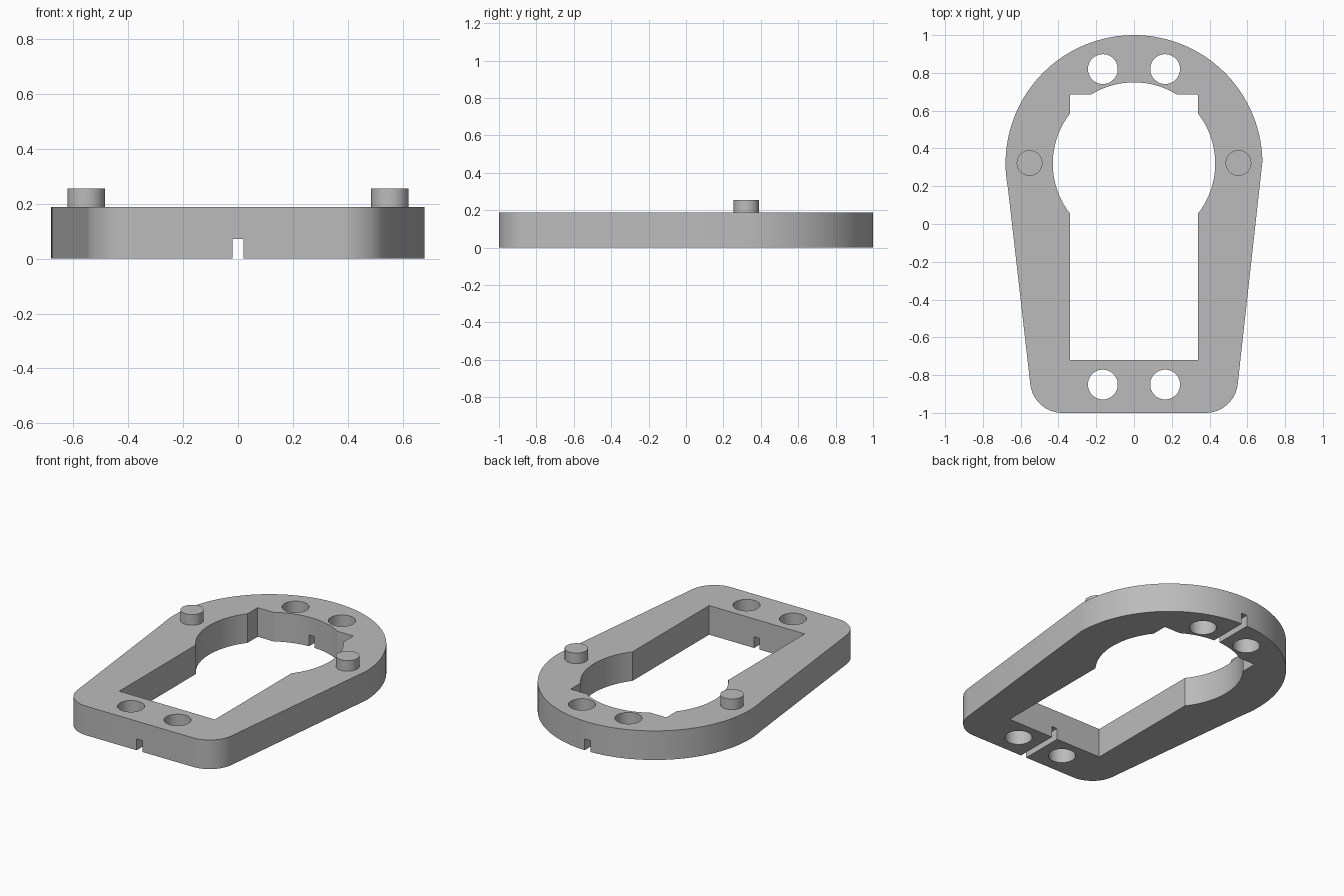
import bpy, bmesh
from math import sin, cos, radians, asin, acos, degrees, sqrt

if "Cube" in bpy.data.objects:
    bpy.data.objects.remove(bpy.data.objects["Cube"])

HEIGHT = 0.187
CY = 0.32            # centre of the round end

grey = bpy.data.materials.new("plain grey")
grey.use_nodes = True
colour = (0.5, 0.5, 0.5, 1)
grey.diffuse_color = colour
grey.node_tree.nodes["Principled BSDF"].inputs["Base Color"].default_value = colour


def arc(cx, cy, r, start, end, steps):
    angles = [radians(start + (end - start) * i / steps) for i in range(steps + 1)]
    return [(cx + r * cos(a), cy + r * sin(a)) for a in angles]


def prism(name, outline, z0, z1):
    """Extrude a closed outline upwards into a solid."""
    bm = bmesh.new()
    face = bm.faces.new([bm.verts.new((x, y, z0)) for x, y in outline])
    top = bmesh.ops.extrude_face_region(bm, geom=[face])["geom"]
    bmesh.ops.translate(bm, vec=(0, 0, z1 - z0),
                        verts=[v for v in top if isinstance(v, bmesh.types.BMVert)])
    bmesh.ops.recalc_face_normals(bm, faces=bm.faces)
    mesh = bpy.data.meshes.new(name)
    bm.to_mesh(mesh)
    bm.free()
    mesh.materials.append(grey)
    obj = bpy.data.objects.new(name, mesh)
    bpy.context.collection.objects.link(obj)
    return obj


def select(obj):
    bpy.ops.object.select_all(action="DESELECT")
    obj.select_set(True)
    bpy.context.view_layer.objects.active = obj


def smooth(obj):
    select(obj)
    bpy.ops.object.shade_smooth_by_angle(angle=radians(25))


def cut(obj, cutter):
    cutter.hide_render = True
    mod = obj.modifiers.new("cut", "BOOLEAN")
    mod.operation = "DIFFERENCE"
    mod.solver = "EXACT"
    mod.object = cutter
    select(obj)
    bpy.ops.object.modifier_apply(modifier=mod.name)
    bpy.data.objects.remove(cutter)


# Frame: round back end, tapering sides, rounded front corners
outline = (arc(0, CY, 0.68, 1, 191, 72)
           + arc(-0.38, -0.83, 0.17, 187, 270, 12)
           + arc(0.38, -0.83, 0.17, 270, 353, 12))
frame = prism("frame", outline, 0, HEIGHT)

# Opening: long rectangle merged with a circle
half, back, radius = 0.34, 0.685, 0.43
side = degrees(acos(half / radius))
rear = degrees(asin((back - CY) / radius))
opening = ([(-half, -0.72), (half, -0.72)]
           + arc(0, CY, radius, -side, side, 20)
           + [(half, back)]
           + arc(0, CY, radius, rear, 180 - rear, 16)
           + [(-half, back)]
           + arc(0, CY, radius, 180 - side, 180 + side, 20))
cut(frame, prism("opening_cutter", opening, -0.1, 0.4))

# Four screw holes
for x in (-0.165, 0.165):
    for y in (-0.85, 0.82):
        cut(frame, prism("hole_cutter", arc(x, y, 0.079, 0, 352.5, 47), -0.1, 0.4))

# Cable groove along the underside
groove = [(-0.02, -1.2), (0.02, -1.2), (0.02, 1.2), (-0.02, 1.2)]
cut(frame, prism("groove_cutter", groove, -0.1, 0.072))
smooth(frame)

# Locating pegs
for name, x in (("right_peg", -0.553), ("left_peg", 0.553)):
    smooth(prism(name, arc(x, CY + 0.003, 0.068, 0, 352.5, 47), HEIGHT - 0.01, 0.255))
